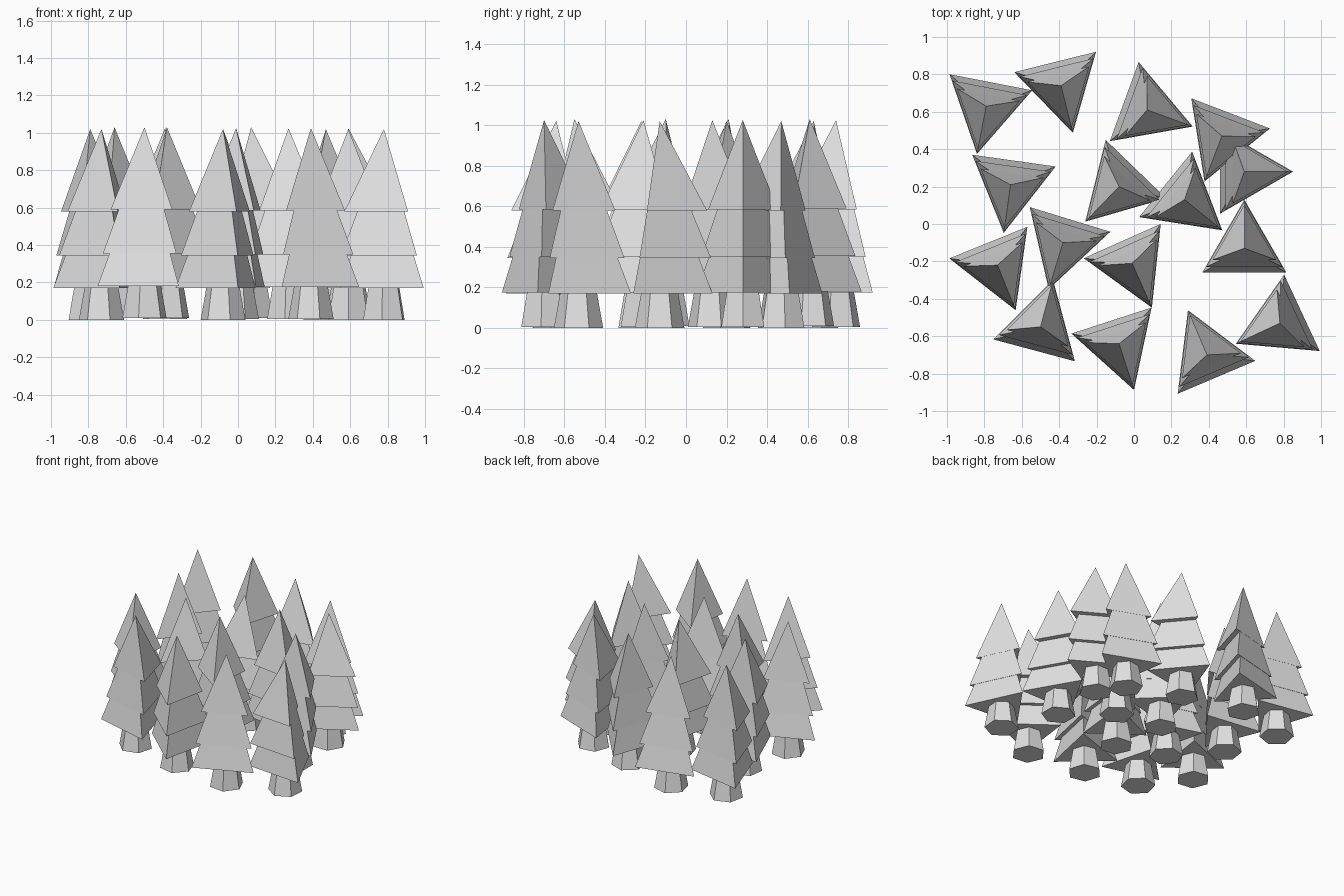
import bpy, bmesh, math

if "Cube" in bpy.data.objects:
    bpy.data.objects.remove(bpy.data.objects["Cube"])

grey = bpy.data.materials.new("plain grey")
grey.diffuse_color = (0.75, 0.75, 0.75, 1)
grey.use_nodes = True
grey.node_tree.nodes["Principled BSDF"].inputs["Base Color"].default_value = grey.diffuse_color

# tree position and the direction its tiers lean towards (degrees)
TREES = [
    (-0.79, 0.63, -101), (-0.39, 0.74, -76), (0.07, 0.61, -20), (0.47, 0.47, -111),
    (0.59, 0.28, 0), (-0.66, 0.21, -98), (-0.08, 0.20, -134), (0.27, 0.13, -39),
    (-0.38, -0.10, -107), (-0.73, -0.22, -68), (-0.01, -0.21, -66), (-0.50, -0.55, 75),
    (-0.08, -0.64, -72), (0.39, -0.70, 113), (0.78, -0.53, -155), (0.59, -0.13, 90),
]
# base height, base radius, tip height, lean of the base
TIERS = [(0.17, 0.26, 0.86, 0.0), (0.345, 0.235, 0.96, 0.018), (0.58, 0.197, 1.02, 0.036)]


def ring(bm, n, radius, z, angle, cx=0, cy=0):
    return [bm.verts.new((cx + radius * math.cos(angle + i * math.tau / n),
                          cy + radius * math.sin(angle + i * math.tau / n), z))
            for i in range(n)]


def finish(bm, name, loc):
    bmesh.ops.recalc_face_normals(bm, faces=bm.faces)
    mesh = bpy.data.meshes.new(name)
    bm.to_mesh(mesh)
    bm.free()
    mesh.materials.append(grey)
    ob = bpy.data.objects.new(name, mesh)
    ob.location = loc
    bpy.context.collection.objects.link(ob)


for k, (x, y, deg) in enumerate(TREES):
    a = math.radians(deg)
    loc = (x, y, 0.005 * (k % 3))
    if k in (0, 14):
        loc = (x, y, 0)

    # foliage: three stacked three-sided pyramids
    bm = bmesh.new()
    for z, r, tip, lean in TIERS:
        base = ring(bm, 3, r, z, a, lean * math.cos(a), lean * math.sin(a))
        top = bm.verts.new((0, 0, tip))
        bm.faces.new(base[::-1])
        for i in range(3):
            bm.faces.new((base[i], base[(i + 1) % 3], top))
    finish(bm, f"foliage_{k + 1}", loc)

    # trunk: tapered six-sided stump
    bm = bmesh.new()
    low, high = ring(bm, 6, 0.122, 0, a), ring(bm, 6, 0.088, 0.19, a)
    bm.faces.new(low[::-1])
    bm.faces.new(high)
    for i in range(6):
        j = (i + 1) % 6
        bm.faces.new((low[i], low[j], high[j], high[i]))
    finish(bm, f"trunk_{k + 1}", loc)
